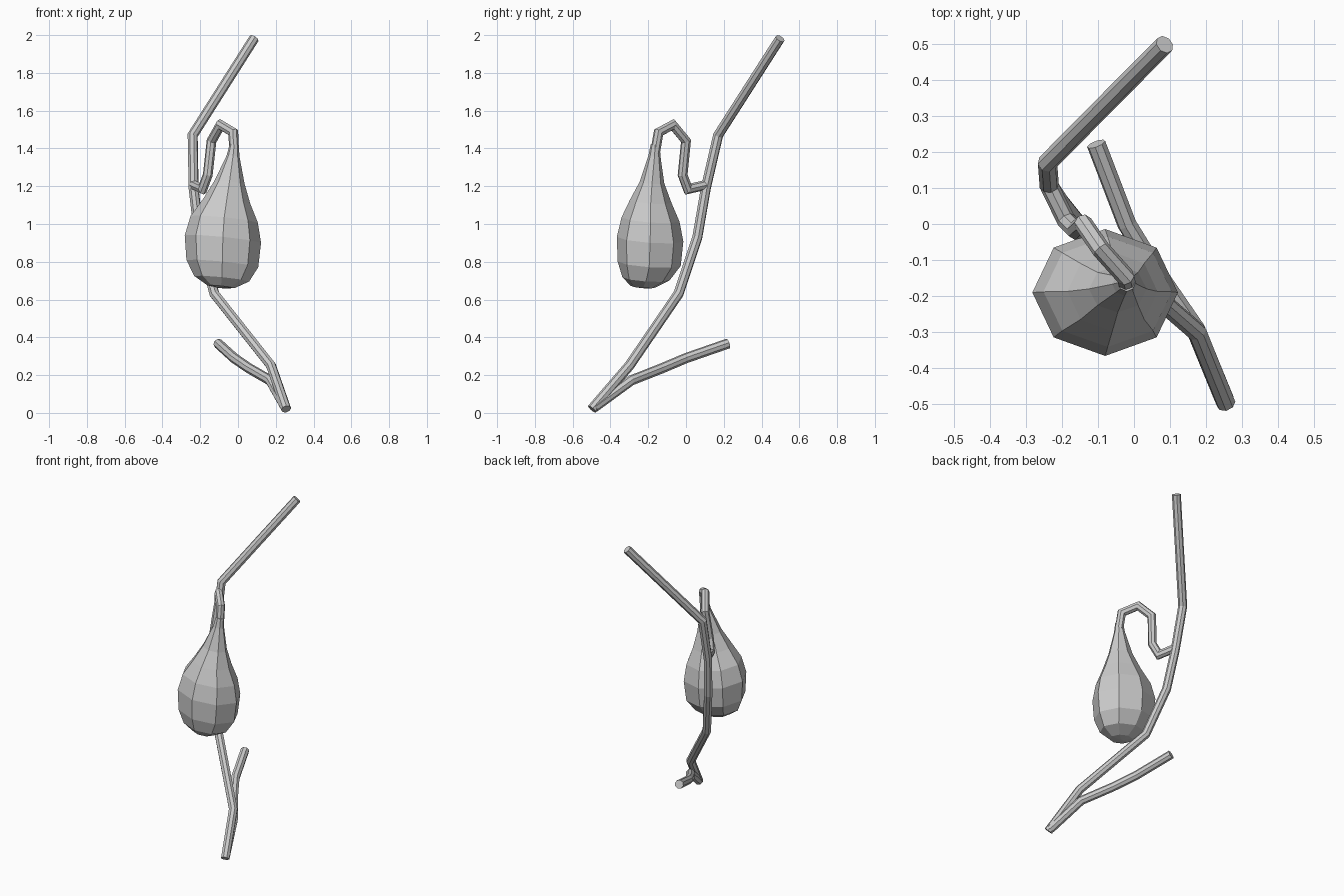
import bpy, bmesh, math
from mathutils import Vector

if "Cube" in bpy.data.objects:
    bpy.data.objects.remove(bpy.data.objects["Cube"])

SIDES = 8


def skin(name, rings):
    """Loft a list of vertex rings into one closed flat-shaded object."""
    bm = bmesh.new()
    loops = [[bm.verts.new(p) for p in ring] for ring in rings]
    for a, b in zip(loops, loops[1:]):
        for i in range(SIDES):
            j = (i + 1) % SIDES
            bm.faces.new((a[i], a[j], b[j], b[i]))
    bm.faces.new(loops[0][::-1])
    bm.faces.new(loops[-1])
    bmesh.ops.recalc_face_normals(bm, faces=bm.faces)
    mesh = bpy.data.meshes.new(name)
    bm.to_mesh(mesh)
    bm.free()
    obj = bpy.data.objects.new(name, mesh)
    bpy.context.collection.objects.link(obj)
    return obj


def tube(name, path, radius):
    """Mitred octagonal tube along a polyline."""
    pts = [Vector(p) for p in path]
    dirs = [(b - a).normalized() for a, b in zip(pts, pts[1:])]
    u = dirs[0].orthogonal().normalized()
    v = dirs[0].cross(u)
    angles = [2 * math.pi * i / SIDES for i in range(SIDES)]
    ring = [pts[0] + radius * (math.cos(a) * u + math.sin(a) * v) for a in angles]
    rings = [ring]
    for k, d in enumerate(dirs):
        # slide the previous ring along this segment onto the joint plane
        n = (d + dirs[k + 1]).normalized() if k + 1 < len(dirs) else d
        ring = [p + d * ((pts[k + 1] - p).dot(n) / d.dot(n)) for p in ring]
        rings.append(ring)
    return skin(name, rings)


# Main vine
tube("main_vine", [(0.255, -0.498, 0.02), (0.175, -0.30, 0.25), (-0.125, -0.04, 0.63),
                   (-0.205, 0.06, 0.93), (-0.235, 0.105, 1.19), (-0.24, 0.17, 1.47),
                   (0.085, 0.498, 1.982)], 0.027)

# Lower side shoot
tube("side_shoot", [(0.25, -0.485, 0.03), (0.17, -0.29, 0.172), (0.06, -0.13, 0.235),
                    (-0.02, 0.0, 0.29), (-0.105, 0.222, 0.367)], 0.027)

# Hooked stem carrying the gourd
tube("gourd_stem", [(-0.235, 0.105, 1.207), (-0.188, 0.01, 1.185), (-0.16, -0.018, 1.26),
                    (-0.14, 0.0, 1.44), (-0.092, -0.07, 1.525), (-0.025, -0.145, 1.485),
                    (-0.02, -0.165, 1.37)], 0.026)

# Gourd body: centre x, y, z and half-widths per ring, tilted across its axis
profile = [(-0.02, -0.163, 1.42, 0.024, 0.024), (-0.026, -0.167, 1.36, 0.034, 0.032),
           (-0.045, -0.18, 1.22, 0.080, 0.065), (-0.06, -0.187, 1.12, 0.125, 0.110),
           (-0.073, -0.188, 1.025, 0.178, 0.153), (-0.08, -0.19, 0.92, 0.202, 0.176),
           (-0.083, -0.195, 0.79, 0.190, 0.167), (-0.086, -0.212, 0.71, 0.145, 0.125),
           (-0.09, -0.228, 0.668, 0.072, 0.065), (-0.092, -0.23, 0.661, 0.01, 0.01)]
rings = []
for cx, cy, cz, rx, ry in profile:
    ring = []
    for i in range(SIDES):
        a = 2 * math.pi * i / SIDES
        dx, dy = rx * math.cos(a), ry * math.sin(a)
        ring.append((cx + dx, cy + dy, cz - 0.1 * dx - 0.07 * dy))
    rings.append(ring)
skin("gourd", rings)
